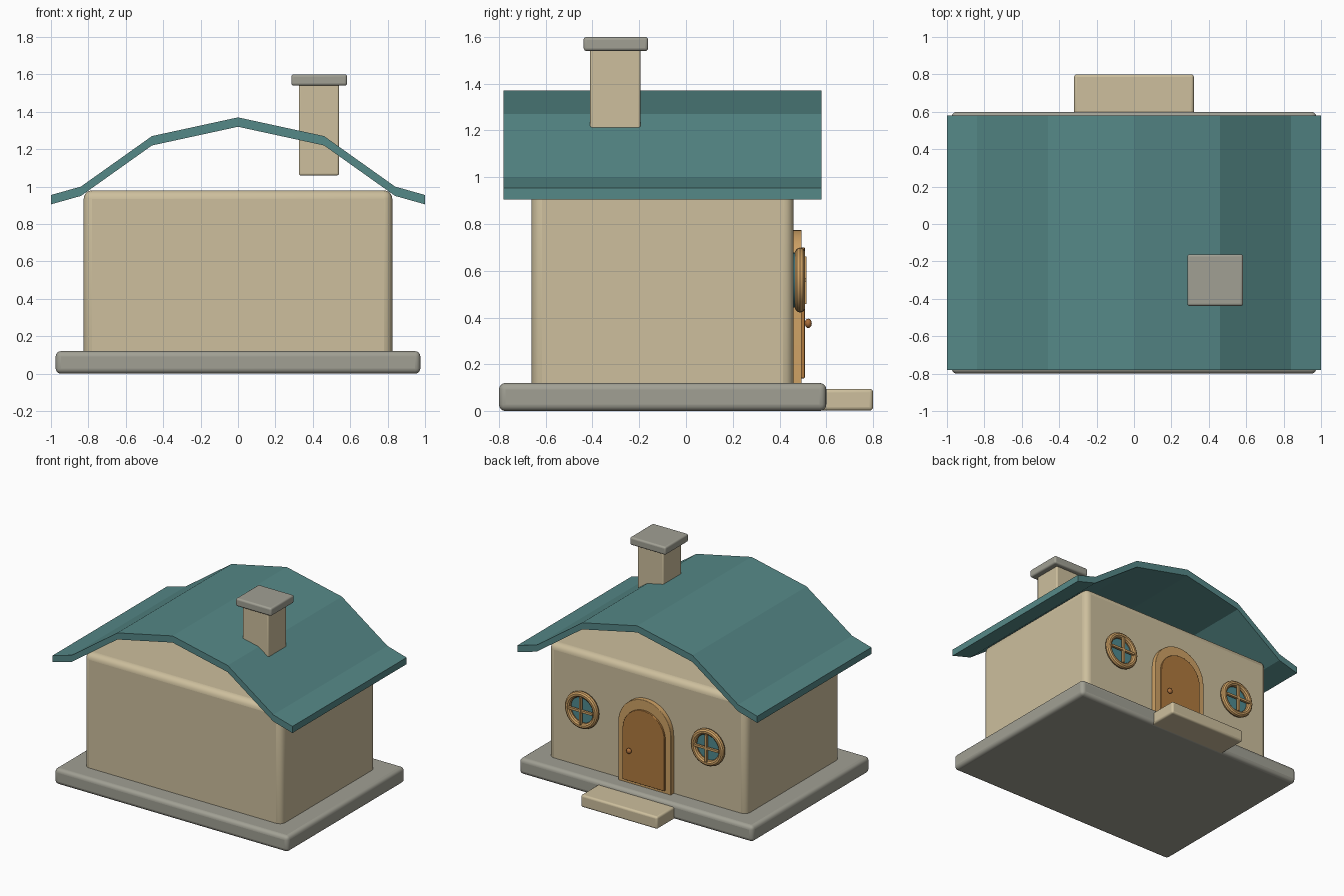
import bpy, bmesh, math
from mathutils import Matrix

old = bpy.data.objects.get("Cube")
if old:
    bpy.data.objects.remove(old, do_unlink=True)


def material(name, r, g, b):
    """Make a flat material from display colour values."""
    lin = [((c / 255 + 0.055) / 1.055) ** 2.4 for c in (r, g, b)]
    m = bpy.data.materials.new(name)
    m.use_nodes = True
    m.diffuse_color = (*lin, 1)
    m.node_tree.nodes["Principled BSDF"].inputs["Base Color"].default_value = (*lin, 1)
    return m


PLASTER = material("cream plaster", 205, 191, 157)
STONE = material("grey stone", 161, 160, 148)
TEAL = material("teal roofing", 85, 136, 135)
GLASS = material("blue green glass", 80, 138, 144)
TRIM = material("light wood", 207, 162, 101)
DOOR = material("brown wood", 176, 122, 62)
KNOB = material("copper", 172, 112, 60)


def finish(name, bm, mat, bevel=0, smooth=True):
    """Turn a bmesh into an object with rounded edges."""
    bmesh.ops.recalc_face_normals(bm, faces=bm.faces)
    mesh = bpy.data.meshes.new(name)
    bm.to_mesh(mesh)
    bm.free()
    mesh.materials.append(mat)
    ob = bpy.data.objects.new(name, mesh)
    bpy.context.collection.objects.link(ob)
    if bevel:
        mod = ob.modifiers.new("rounded edges", "BEVEL")
        mod.width = bevel
        mod.segments = 4
        mod.limit_method = "ANGLE"
        mod.angle_limit = math.radians(40)
    if smooth:
        bpy.ops.object.select_all(action="DESELECT")
        ob.select_set(True)
        bpy.context.view_layer.objects.active = ob
        bpy.ops.object.shade_smooth_by_angle(angle=math.radians(35))
    return ob


def box(name, x, y, z, mat, bevel=0):
    """Box from its (low, high) range on each axis."""
    bm = bmesh.new()
    bmesh.ops.create_cube(bm, size=1)
    for v in bm.verts:
        v.co = [r[0] if c < 0 else r[1] for c, r in zip(v.co, (x, y, z))]
    return finish(name, bm, mat, bevel)


def extrude_profile(name, points, y0, y1, mat, bevel=0, smooth=True):
    """Extrude an outline in x and z along y."""
    bm = bmesh.new()
    face = bm.faces.new([bm.verts.new((x, y0, z)) for x, z in points])
    new = bmesh.ops.extrude_face_region(bm, geom=[face])["geom"]
    for v in new:
        if isinstance(v, bmesh.types.BMVert):
            v.co.y = y1
    return finish(name, bm, mat, bevel, smooth)


def arch(half, bottom, top, steps=20):
    """Outline with straight sides and a round head."""
    spring = top - half
    head = [(half * math.cos(math.pi * i / steps), spring + half * math.sin(math.pi * i / steps))
            for i in range(steps + 1)]
    return [(-half, bottom), (half, bottom)] + head


def ring(name, x, y, z, major, minor, mat, n=32, m=10):
    """Round window frame facing along y."""
    bm = bmesh.new()
    rows = []
    for i in range(n):
        a = math.tau * i / n
        row = []
        for j in range(m):
            b = math.tau * j / m
            r = major + minor * math.cos(b)
            row.append(bm.verts.new((x + r * math.cos(a), y + minor * math.sin(b), z + r * math.sin(a))))
        rows.append(row)
    for i in range(n):
        p, q = rows[i], rows[(i + 1) % n]
        for j in range(m):
            k = (j + 1) % m
            bm.faces.new((p[j], q[j], q[k], p[k]))
    return finish(name, bm, mat)


# Foundation, doorstep and walls
box("foundation", (-0.975, 0.975), (-0.8, 0.6), (0, 0.12), STONE, 0.028)
box("doorstep", (-0.32, 0.32), (0.56, 0.8), (0.002, 0.095), PLASTER, 0.015)
box("walls", (-0.825, 0.825), (-0.66, 0.46), (0.06, 0.98), PLASTER, 0.045)

# Curved roof sheet with flared eaves
half_roof = [(0.46, 1.27), (0.84, 1.0), (1.0, 0.955)]
upper = [(-x, z) for x, z in reversed(half_roof)] + [(0, 1.37)] + half_roof
lower = [(x, z - 0.05) for x, z in reversed(upper)]
extrude_profile("roof", upper + lower, -0.78, 0.58, TEAL, smooth=False)

# Chimney
box("chimney", (0.325, 0.54), (-0.41, -0.195), (1.06, 1.56), PLASTER, 0.01)
box("chimney_cap", (0.285, 0.583), (-0.438, -0.162), (1.54, 1.6), STONE, 0.013)

# Arched door with frame and knob
extrude_profile("door_frame", arch(0.22, 0.115, 0.775), 0.44, 0.495, TRIM, 0.004)
extrude_profile("door", arch(0.175, 0.14, 0.7), 0.46, 0.508, DOOR, 0.004)
knob = bmesh.new()
bmesh.ops.create_uvsphere(knob, u_segments=16, v_segments=10, radius=0.02,
                          matrix=Matrix.Translation((0.11, 0.523, 0.375)) @ Matrix.Diagonal((1, 0.75, 1, 1)))
finish("door_knob", knob, KNOB)

# Round windows on both sides of the door
WZ = 0.56
for side, x in (("left", 0.525), ("right", -0.525)):
    pane = bmesh.new()
    bmesh.ops.create_cone(pane, cap_ends=True, segments=32, radius1=0.118, radius2=0.118, depth=0.03,
                          matrix=Matrix.Translation((x, 0.46, WZ)) @ Matrix.Rotation(math.pi / 2, 4, "X"))
    finish(side + "_window_glass", pane, GLASS)
    ring(side + "_window_frame", x, 0.488, WZ, 0.117, 0.022, TRIM)
    box(side + "_window_bar_upright", (x - 0.008, x + 0.008), (0.497, 0.516), (WZ - 0.102, WZ + 0.102), TRIM)
    box(side + "_window_bar_level", (x - 0.102, x + 0.102), (0.497, 0.515), (WZ - 0.008, WZ + 0.008), TRIM)
